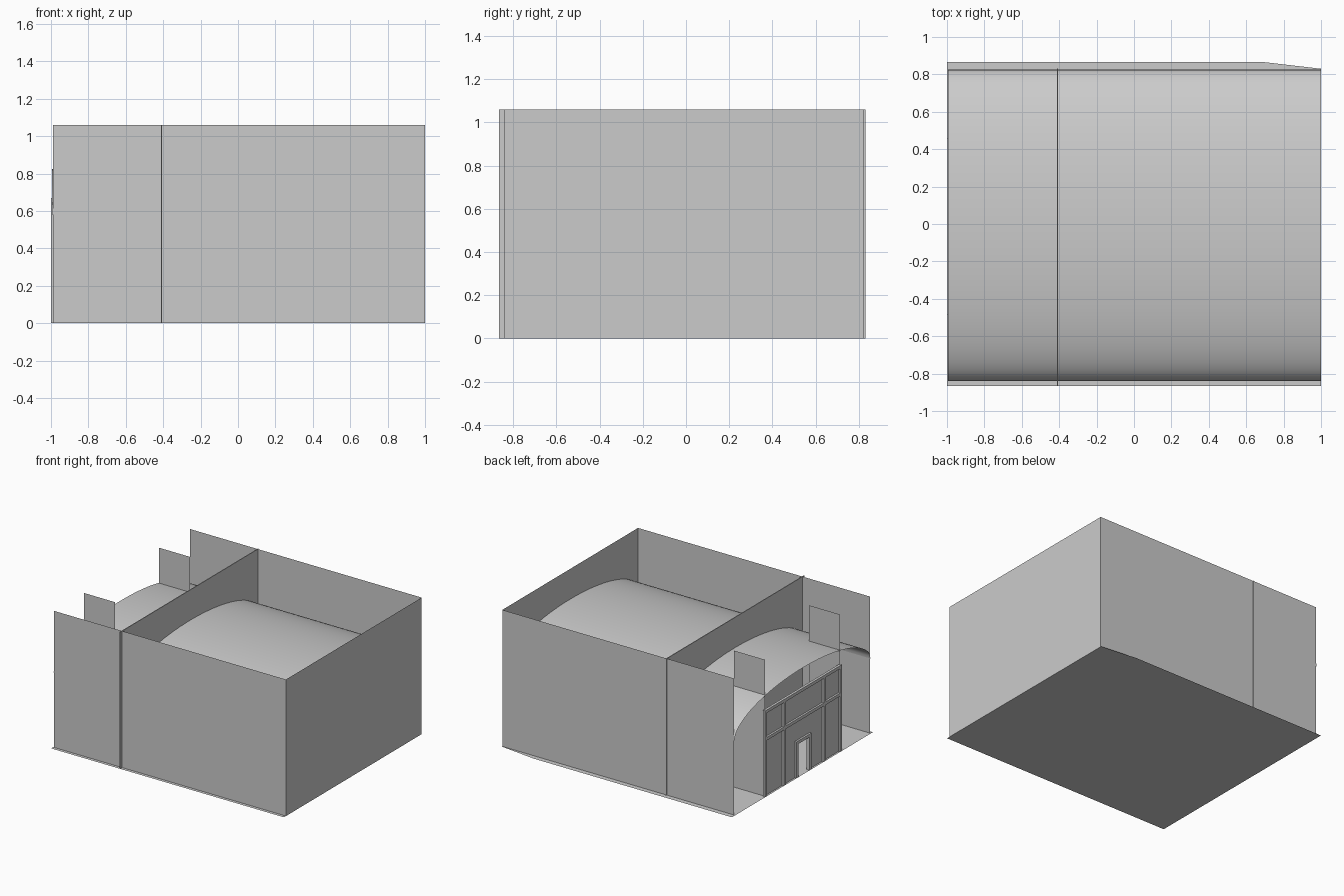
import bpy, math
from mathutils import Matrix, Vector

if "Cube" in bpy.data.objects:
    bpy.data.objects.remove(bpy.data.objects["Cube"])

H = 1.06            # wall height
FRONT, BACK = -0.84, 0.825
LEFT, RIGHT = -0.99, 1.0
SPLIT = -0.41       # cross wall position
FX = -0.985         # glazing plane


def mesh_object(name, verts, faces):
    me = bpy.data.meshes.new(name)
    me.from_pydata(verts, [], faces)
    me.update()
    ob = bpy.data.objects.new(name, me)
    bpy.context.scene.collection.objects.link(ob)
    return ob


def wall_x(name, x0, x1, y, z0=0.0, z1=H):
    """Thin sheet running along x."""
    return mesh_object(name, [(x0, y, z0), (x1, y, z0), (x1, y, z1), (x0, y, z1)], [(0, 1, 2, 3)])


def wall_y(name, x, y0, y1, z0=0.0, z1=H):
    """Thin sheet running along y."""
    return mesh_object(name, [(x, y0, z0), (x, y1, z0), (x, y1, z1), (x, y0, z1)], [(0, 1, 2, 3)])


def box(name, x0, x1, y0, y1, z0, z1):
    v = [(x, y, z) for x in (x0, x1) for y in (y0, y1) for z in (z0, z1)]
    f = [(0, 1, 3, 2), (4, 6, 7, 5), (0, 4, 5, 1), (2, 3, 7, 6), (0, 2, 6, 4), (1, 5, 7, 3)]
    return mesh_object(name, v, f)


# Floor slab with one tapered back corner
mesh_object("floor", [(-1, -0.865, 0), (1, -0.865, 0), (1, 0.83, 0), (0.7, 0.865, 0), (-1, 0.865, 0)],
            [(0, 1, 2, 3, 4)])

# Outer walls, split at the cross wall
for side, y in (("front", FRONT), ("back", BACK)):
    wall_x(side + "_wall_entrance", LEFT, SPLIT, y)
    wall_x(side + "_wall_hall", SPLIT, RIGHT, y)
wall_y("end_wall", RIGHT, FRONT, BACK)
box("cross_wall", SPLIT - 0.003, SPLIT + 0.003, -0.865, 0.832, 0, H)

# Short walls flanking the entrance
Y0, Y1 = -0.475, 0.445
for side, y in (("front", Y0), ("back", Y1)):
    wall_x("entrance_side_wall_" + side, LEFT, -0.724, y)

# Shallow elliptical vault
n = 40
mid, half = (FRONT + BACK) / 2, (BACK - FRONT) / 2
verts = []
for i in range(n + 1):
    a = math.pi * i / n
    y, z = mid + half * math.cos(a), 0.58 + 0.245 * math.sin(a)
    verts += [(-0.995, y, z), (RIGHT, y, z)]
roof = mesh_object("vault_roof", verts, [(2 * i, 2 * i + 1, 2 * i + 3, 2 * i + 2) for i in range(n)])
for p in roof.data.polygons:
    p.use_smooth = True

# Entrance glazing around the door opening
TOP, D0, D1, DH = 0.67, -0.10, 0.06, 0.27
wall_y("glazing_front", FX, Y0, D0, 0, TOP)
wall_y("glazing_back", FX, D1, Y1, 0, TOP)
wall_y("glazing_over_door", FX, D0, D1, DH, TOP)

# Frame posts, rails and door surround
w = 0.012
for i, y in enumerate((Y0, -0.275, 0.215, Y1)):
    box("frame_post_%d" % i, -1, -0.98, y - w, y + w, 0, TOP)
for i, z in enumerate((0.445, TOP - w)):
    box("frame_rail_%d" % i, -1, -0.98, Y0, Y1, z - w, z + w)
for i, y in enumerate((D0, D1)):
    box("door_jamb_%d" % i, -1, -0.975, y - w, y + w, 0, DH)
box("door_head", -1, -0.975, D0 - w, D1 + w, DH - w, DH + w)
